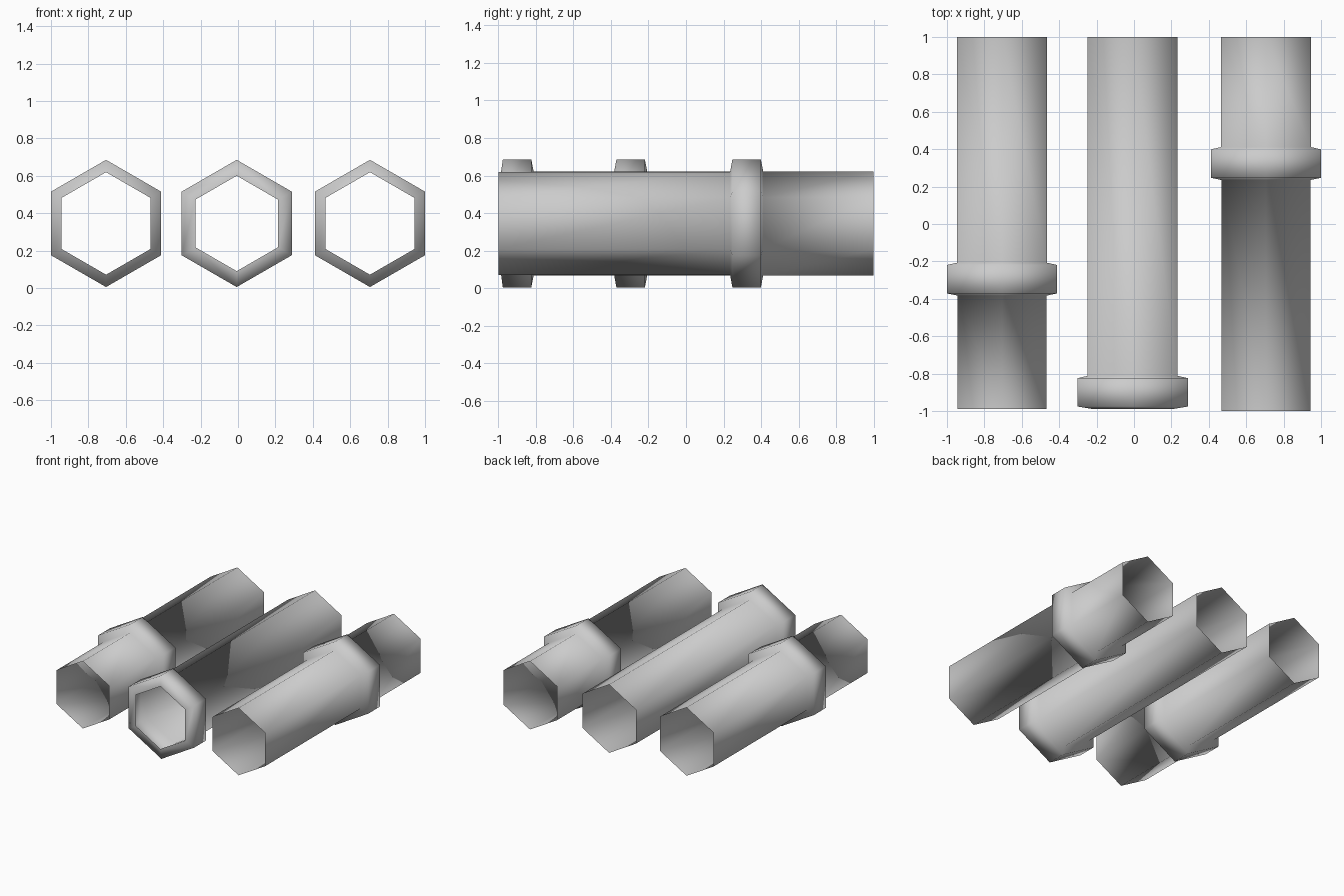
import bpy, bmesh, math

if "Cube" in bpy.data.objects:
    bpy.data.objects.remove(bpy.data.objects["Cube"], do_unlink=True)

CENTRE_Z = 0.345
TUBE_FRONT, TUBE_BACK, COLLAR, LIP = 0.274, 0.278, 0.34, 0.255

grey = bpy.data.materials.new("plain_grey")
grey.use_nodes = True
grey.diffuse_color = (0.6, 0.6, 0.6, 1)
grey.node_tree.nodes["Principled BSDF"].inputs["Base Color"].default_value = (0.6, 0.6, 0.6, 1)


def hex_pipe(name, x, profile):
    """Open six-sided skin lofted along y through (radius, y) points."""
    bm = bmesh.new()
    rings = []
    for radius, y in profile:
        angles = [math.pi / 2 + i * math.pi / 3 for i in range(6)]
        rings.append([bm.verts.new((x + radius * math.cos(a), y,
                                    CENTRE_Z + radius * math.sin(a))) for a in angles])
    for near, far in zip(rings, rings[1:]):
        for i in range(6):
            j = (i + 1) % 6
            bm.faces.new((near[i], far[i], far[j], near[j])).smooth = True
    bm.normal_update()
    # Turn the skin outward
    face = bm.faces[:][-1]
    centre = face.calc_center_median()
    if face.normal.x * (centre.x - x) + face.normal.z * (centre.z - CENTRE_Z) < 0:
        bmesh.ops.reverse_faces(bm, faces=bm.faces[:])
    mesh = bpy.data.meshes.new(name)
    bm.to_mesh(mesh)
    bm.free()
    mesh.materials.append(grey)
    obj = bpy.data.objects.new(name, mesh)
    bpy.context.collection.objects.link(obj)


def collar(y, front_radius):
    """Raised band centred on y, with slightly sloped walls."""
    return [(front_radius, y - 0.088), (COLLAR, y - 0.076),
            (COLLAR, y + 0.076), (TUBE_BACK, y + 0.088)]


# Outer pipes carry a collar part way along, the middle one at its mouth
hex_pipe("right_pipe", -0.7055,
         [(TUBE_FRONT, -0.99)] + collar(-0.295, TUBE_FRONT) + [(TUBE_BACK, 1)])
hex_pipe("middle_pipe", -0.007, collar(-0.9, LIP) + [(TUBE_BACK, 1)])
hex_pipe("left_pipe", 0.7055,
         [(TUBE_FRONT, -1)] + collar(0.323, TUBE_FRONT) + [(TUBE_BACK, 1)])
